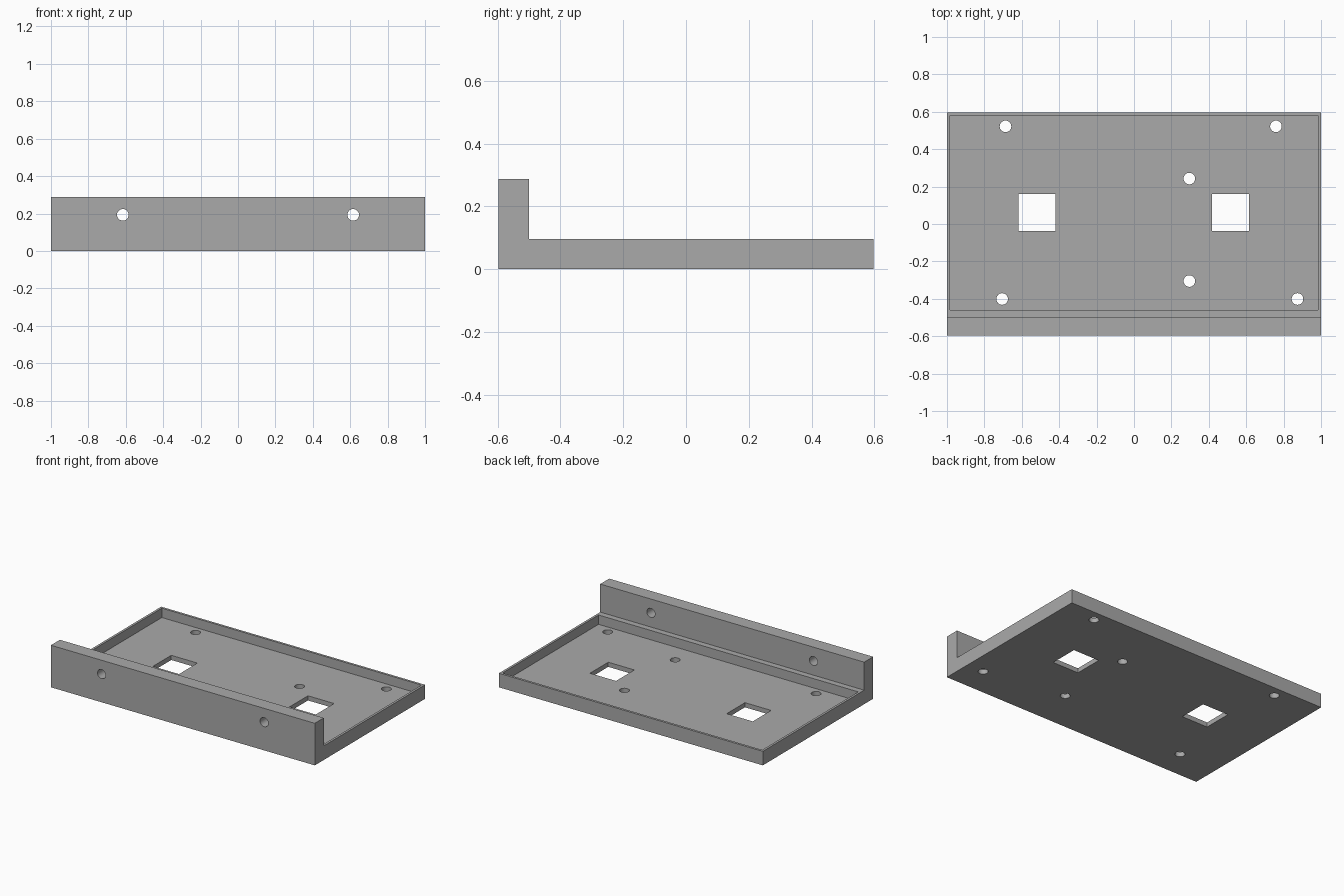
import bpy
import bmesh
import math
from mathutils import Vector

old = bpy.data.objects.get("Cube")
if old:
    bpy.data.objects.remove(old, do_unlink=True)

HALF_Y = 0.597
RIM = 0.016
FLOOR, PLATE, WALL = 0.032, 0.096, 0.288
WALL_BACK = -0.5
HOLE_R = 0.031

grey = bpy.data.materials.new("plain grey")
grey.use_nodes = True
colour = (0.4, 0.4, 0.4, 1)
grey.diffuse_color = colour
grey.node_tree.nodes["Principled BSDF"].inputs["Base Color"].default_value = colour


def add_object(name, bm):
    bmesh.ops.recalc_face_normals(bm, faces=bm.faces)
    mesh = bpy.data.meshes.new(name)
    bm.to_mesh(mesh)
    bm.free()
    mesh.materials.append(grey)
    obj = bpy.data.objects.new(name, mesh)
    bpy.context.collection.objects.link(obj)
    return obj


def box(name, low, high):
    bm = bmesh.new()
    bmesh.ops.create_cube(bm, size=1)
    low, high = Vector(low), Vector(high)
    bmesh.ops.scale(bm, vec=high - low, verts=bm.verts)
    bmesh.ops.translate(bm, vec=(low + high) / 2, verts=bm.verts)
    return add_object(name, bm)


def drill(name, centre, tilt=0):
    bm = bmesh.new()
    bmesh.ops.create_cone(bm, cap_ends=True, segments=32,
                          radius1=HOLE_R, radius2=HOLE_R, depth=0.3)
    obj = add_object(name, bm)
    obj.location = centre
    obj.rotation_euler.x = tilt
    return obj


# L-shaped tray body: profile in the y-z plane extruded along x
profile = [(-HALF_Y, 0), (HALF_Y, 0), (HALF_Y, PLATE),
           (WALL_BACK, PLATE), (WALL_BACK, WALL), (-HALF_Y, WALL)]
bm = bmesh.new()
face = bm.faces.new([bm.verts.new((-1, y, z)) for y, z in profile])
side = bmesh.ops.extrude_face_region(bm, geom=[face])["geom"]
bmesh.ops.translate(bm, vec=(2, 0, 0),
                    verts=[v for v in side if isinstance(v, bmesh.types.BMVert)])
body = add_object("tray_body", bm)

# Recessed pocket
cutters = [box("pocket_cutter", (-1 + RIM, -0.459, FLOOR),
               (1 - RIM, HALF_Y - RIM, 0.2))]

# Square windows through the floor
for x in (-0.519, 0.517):
    cutters.append(box("window_cutter", (x - 0.099, -0.038, -0.1),
                       (x + 0.099, 0.16, 0.2)))

# Round screw holes through the floor
for x, y in [(-0.687, 0.522), (0.759, 0.522), (0.296, 0.243),
             (0.296, -0.305), (-0.705, -0.401), (0.874, -0.401)]:
    cutters.append(drill("floor_hole_cutter", (x, y, 0)))

# Mounting holes through the front wall
for x in (-0.616, 0.616):
    cutters.append(drill("wall_hole_cutter", (x, -0.55, 0.193), math.pi / 2))

for cutter in cutters:
    mod = body.modifiers.new(cutter.name, "BOOLEAN")
    mod.operation = "DIFFERENCE"
    mod.solver = "EXACT"
    mod.object = cutter

# Apply the cuts and remove the helpers
bpy.context.view_layer.update()
bpy.ops.object.select_all(action="DESELECT")
body.select_set(True)
bpy.context.view_layer.objects.active = body
for mod in list(body.modifiers):
    bpy.ops.object.modifier_apply(modifier=mod.name)
for cutter in cutters:
    bpy.data.objects.remove(cutter, do_unlink=True)
bpy.ops.object.shade_smooth_by_angle(angle=math.radians(30))
